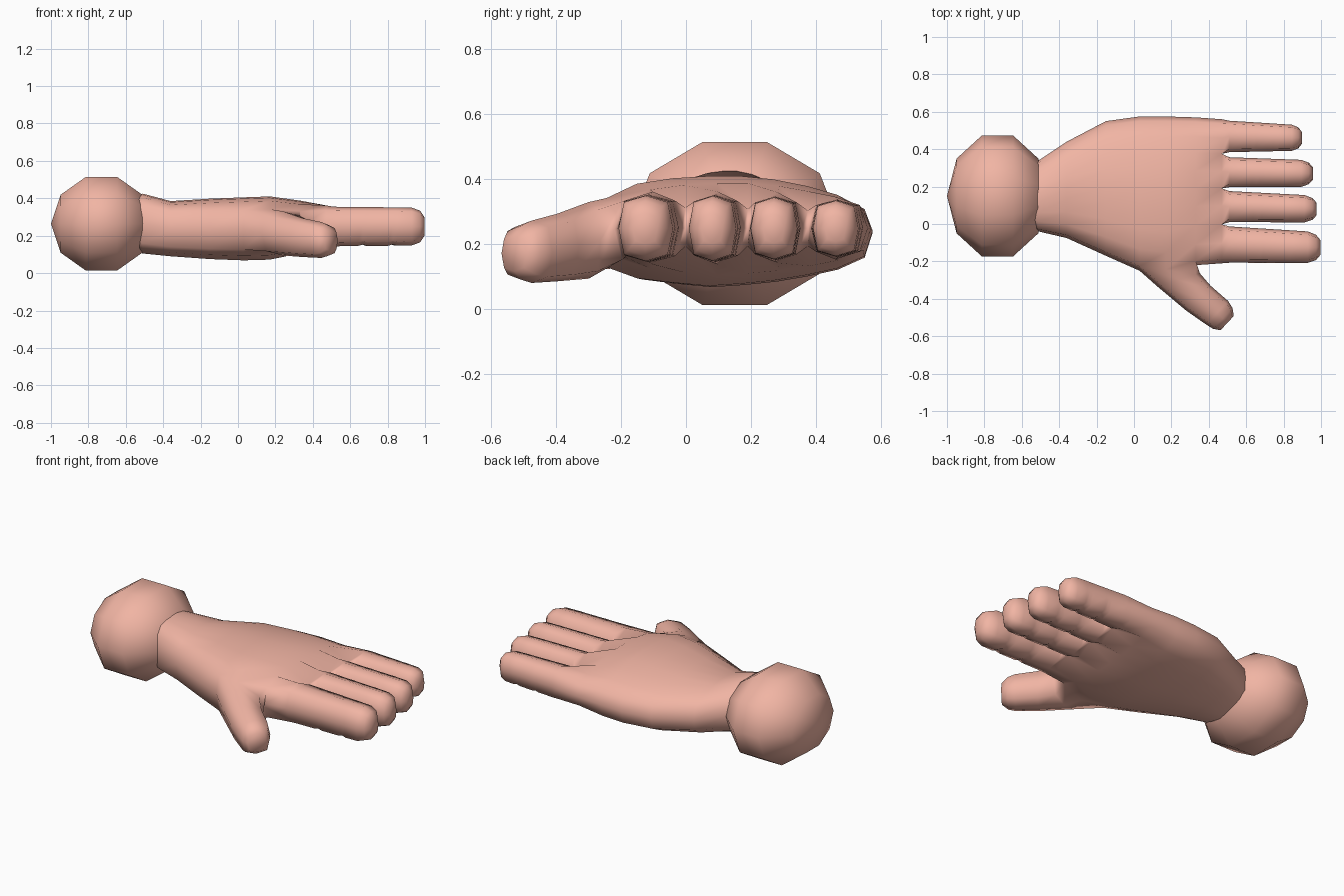
import bpy, bmesh, math
from mathutils import Vector, Matrix

if "Cube" in bpy.data.objects:
    bpy.data.objects.remove(bpy.data.objects["Cube"])

skin = bpy.data.materials.new("skin")
skin.diffuse_color = (0.88, 0.46, 0.37, 1)
skin.use_nodes = True
skin.node_tree.nodes["Principled BSDF"].inputs["Base Color"].default_value = skin.diffuse_color


def finish(bm, name):
    bmesh.ops.recalc_face_normals(bm, faces=bm.faces)
    me = bpy.data.meshes.new(name)
    bm.to_mesh(me)
    bm.free()
    me.materials.append(skin)
    me.shade_smooth()
    ob = bpy.data.objects.new(name, me)
    bpy.context.collection.objects.link(ob)


def bridge(bm, a, b, skip=()):
    n = len(a)
    for i in range(n):
        if i not in skip:
            bm.faces.new((a[i], a[(i + 1) % n], b[(i + 1) % n], b[i]))


# eight-sided digit section
C = 0.8
UNIT = [(-C, C), (0, 1), (C, C), (1, 0), (C, -C), (0, -1), (-C, -C), (-1, 0)]


def digit(bm, loop, rings):
    """Extrude an 8-vertex opening through rings of (centre, side angle, half width, half height)."""
    for c, ang, hw, hh in rings:
        s = Vector((math.cos(ang), math.sin(ang), 0))
        new = [bm.verts.new(Vector(c) + s * (u * hw) + Vector((0, 0, v * hh))) for u, v in UNIT]
        bridge(bm, loop, new)
        loop = new
    bm.faces.new(loop)


# wrist ball, poles along x
bm = bmesh.new()
bmesh.ops.create_uvsphere(bm, u_segments=10, v_segments=5, radius=1,
    matrix=Matrix.Translation((-0.73, 0.15, 0.264)) @ Matrix.Rotation(math.pi / 2, 4, 'Y')
    @ Matrix.Diagonal((0.277, 0.34, 0.27, 1)))
finish(bm, "wrist_ball")

# palm: nine columns across, top and bottom, plus one vertex at each side
bm = bmesh.new()
U = [.03, .14, .27, .4, .52, .64, .76, .87, .97]
TOP = [.80, .93, .98, 1, 1, .97, .91, .83, .70]
BOT = [.17, .07, .03, 0, .02, .05, .10, .16, .27]
END_TOP = [.88, 1, .78, 1, .76, .99, .74, .93, .80]
END_BOT = [.10, 0, .25, 0, .25, .02, .25, .07, .18]


def palm_ring(x, y0, y1, z0, z1, top=TOP, bot=BOT):
    def p(u, v):
        return bm.verts.new((x, y0 + (y1 - y0) * u, z0 + (z1 - z0) * v))
    return ([p(u, v) for u, v in zip(U, top)] + [p(1, .5)]
            + [p(u, v) for u, v in reversed(list(zip(U, bot)))] + [p(0, .5)])


sections = [(-.62, .02, .28, .16, .37), (-.51, -.04, .34, .105, .425),
            (-.36, -.075, .44, .09, .385), (-.15, -.17, .55, .075, .398),
            (.03, -.25, .575, .068, .405), (.17, -.27, .575, .072, .410),
            (.33, -.22, .57, .105, .388)]
rings = [palm_ring(*s) for s in sections]
rings.append(palm_ring(.47, -.21, .56, .138, .362, END_TOP, END_BOT))
bm.faces.new(rings[0])
for i in range(len(rings) - 1):
    # leave an opening for the thumb
    bridge(bm, rings[i], rings[i + 1], skip=(18, 19) if i in (4, 5) else ())

# fingers: base y, tip y, tip x, base half width, tip half width, half height
end = rings[-1]
webs = [end[19]] + [bm.verts.new((.465, (end[2 * k].co.y), .25)) for k in (1, 2, 3)] + [end[9]]
fingers = [(-.110, -.126, .998, .097, .084, .106), (.093, .080, .977, .083, .073, .105),
           (.277, .270, .957, .080, .072, .100), (.468, .460, .898, .084, .070, .090)]
# position along finger, size, underside crease
steps = [(0, 1, 0), (.27, .98, 0), (.32, .98, .07), (.37, .98, 0), (.60, .97, 0),
         (.65, .97, .07), (.70, .97, 0), (.86, .95, 0), (.95, .80, 0), (1, .45, 0)]
for k, (yb, yt, xt, wb, wt, h) in enumerate(fingers):
    c = 2 * k
    loop = [end[c], end[c + 1], end[c + 2], webs[k + 1],
            end[18 - c - 2], end[18 - c - 1], end[18 - c], webs[k]]
    path = []
    for t, s, crease in steps:
        w = wb + (wt - wb) * min(1, t / .86)
        path.append(((.51 + (xt - .51) * t, yb + (yt - yb) * t, .249 + h * crease / 2),
                     math.pi / 2, w * (s if t > .86 else 1), h * (s - crease / 2)))
    digit(bm, loop, path)

# thumb
a, b, c = rings[4:7]
digit(bm, [a[0], b[0], c[0], c[19], c[18], b[18], a[18], a[19]],
      [((.24, -.300, .212), math.radians(18), .118, .118),
       ((.345, -.397, .190), math.radians(46), .093, .104),
       ((.445, -.475, .177), math.radians(47), .086, .096),
       ((.475, -.505, .174), math.radians(47), .076, .084),
       ((.498, -.530, .172), math.radians(47), .052, .055)])
bmesh.ops.delete(bm, geom=[v for v in bm.verts if not v.link_faces], context='VERTS')
finish(bm, "hand")
